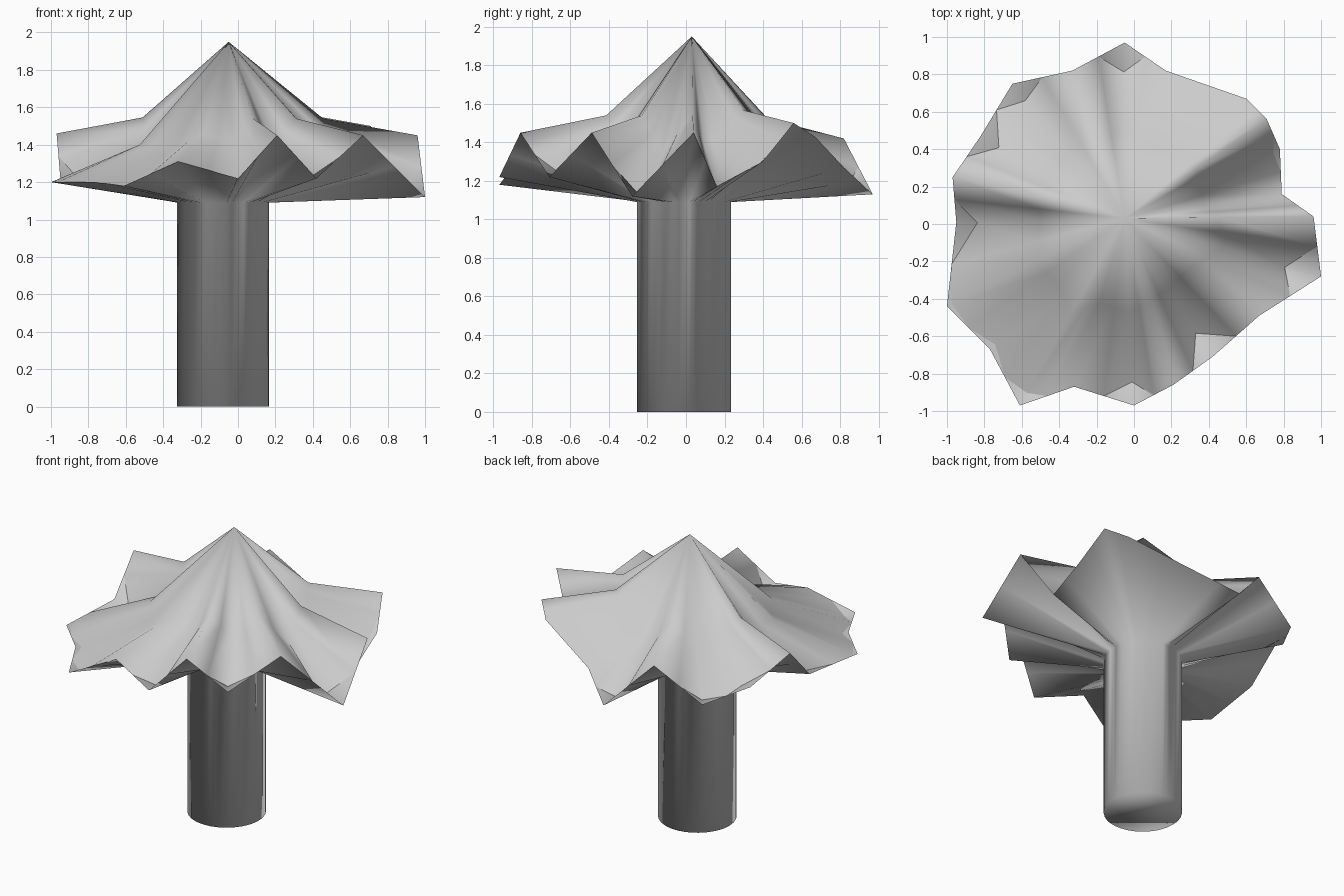
import bpy
import bmesh
import math
from mathutils import Vector

default_cube = bpy.data.objects.get("Cube")
if default_cube:
    bpy.data.objects.remove(default_cube, do_unlink=True)

# One plain grey for the whole tree
GREY = (0.6, 0.6, 0.6, 1.0)
grey = bpy.data.materials.new("plain_grey")
grey.use_nodes = True
grey.diffuse_color = GREY
grey.node_tree.nodes["Principled BSDF"].inputs["Base Color"].default_value = GREY

APEX = Vector((-0.05, 0.03, 1.95))
CENTRE = Vector((-0.08, -0.01, 0))
TRUNK_RADIUS = 0.245
TRUNK_TOP = 1.09

# Zigzag crown edge: x, y, z and how far the upper skirt reaches out to it
CROWN_EDGE = [
    (1, -.28, 1.12, .82), (.96, .04, 1.45, 1), (.79, .16, 1.17, 1),
    (.78, .4, 1.3, .96), (.71, .56, 1.5, 1), (.6, .67, 1.43, 1),
    (.17, .82, 1.27, 1), (-.05, .97, 1.13, .84), (-.33, .82, 1.42, 1),
    (-.65, .75, 1.21, .88), (-.82, .47, 1.27, .87), (-.97, .25, 1.46, 1),
    (-.95, .01, 1.22, .87), (-1, -.44, 1.2, .97), (-.77, -.67, 1.2, .96),
    (-.61, -.97, 1.18, .93), (-.32, -.87, 1.31, 1), (0, -.97, 1.22, .87),
    (.21, -.86, 1.45, 1), (.42, -.71, 1.22, .82), (.67, -.49, 1.45, 1),
]


def with_midpoints(edge):
    """Add the middle of every edge so that the folds bend between the tips."""
    points = []
    for i, (x, y, z, reach) in enumerate(edge):
        here = Vector((x, y, z))
        following = Vector(edge[(i + 1) % len(edge)][:3])
        points.append((here, reach))
        points.append(((here + following) / 2, 1))
    return points


def make_ring(bm, points):
    return [bm.verts.new(p) for p in points]


def bridge(bm, lower, upper):
    """Join two rings of equal length with quads."""
    count = len(lower)
    for i in range(count):
        j = (i + 1) % count
        bm.faces.new((lower[i], lower[j], upper[j], upper[i]))


def finish(name, bm):
    mesh = bpy.data.meshes.new(name)
    bm.to_mesh(mesh)
    bm.free()
    mesh.materials.append(grey)
    for polygon in mesh.polygons:
        polygon.use_smooth = True
    obj = bpy.data.objects.new(name, mesh)
    bpy.context.collection.objects.link(obj)
    return obj


def trunk_point(point, height):
    angle = math.atan2(point.y - CENTRE.y, point.x - CENTRE.x)
    return Vector((CENTRE.x + TRUNK_RADIUS * math.cos(angle),
                   CENTRE.y + TRUNK_RADIUS * math.sin(angle), height))


def skirt_point(point, reach):
    """Pull a tip back along the underside when the skirt stops short."""
    root = trunk_point(point, TRUNK_TOP)
    flat_length = (point - CENTRE).to_2d().length
    amount = (reach * flat_length - TRUNK_RADIUS) / (flat_length - TRUNK_RADIUS)
    return root.lerp(point, amount)


def shoulder_point(point):
    """Halfway out from the apex, higher above the raised tips."""
    middle = APEX.lerp(point, 0.5)
    middle.z = 1.54 + 0.56 * (point.z - 1.45)
    return middle


edge = with_midpoints(CROWN_EDGE)

# Trunk that flares into the folded underside of the crown
bm = bmesh.new()
foot = make_ring(bm, [trunk_point(p, 0) for p, reach in edge])
neck = make_ring(bm, [trunk_point(p, TRUNK_TOP) for p, reach in edge])
rim = make_ring(bm, [p for p, reach in edge])
bm.faces.new(list(reversed(foot)))
bridge(bm, foot, neck)
bridge(bm, neck, rim)
finish("trunk_and_crown_underside", bm)

# Pointed upper skirt of the crown
bm = bmesh.new()
hem = make_ring(bm, [skirt_point(p, reach) for p, reach in edge])
shoulder = make_ring(bm, [shoulder_point(p) for p, reach in edge])
tip = bm.verts.new(APEX)
bridge(bm, hem, shoulder)
for i in range(len(shoulder)):
    bm.faces.new((shoulder[i], shoulder[(i + 1) % len(shoulder)], tip))
finish("crown_top", bm)
